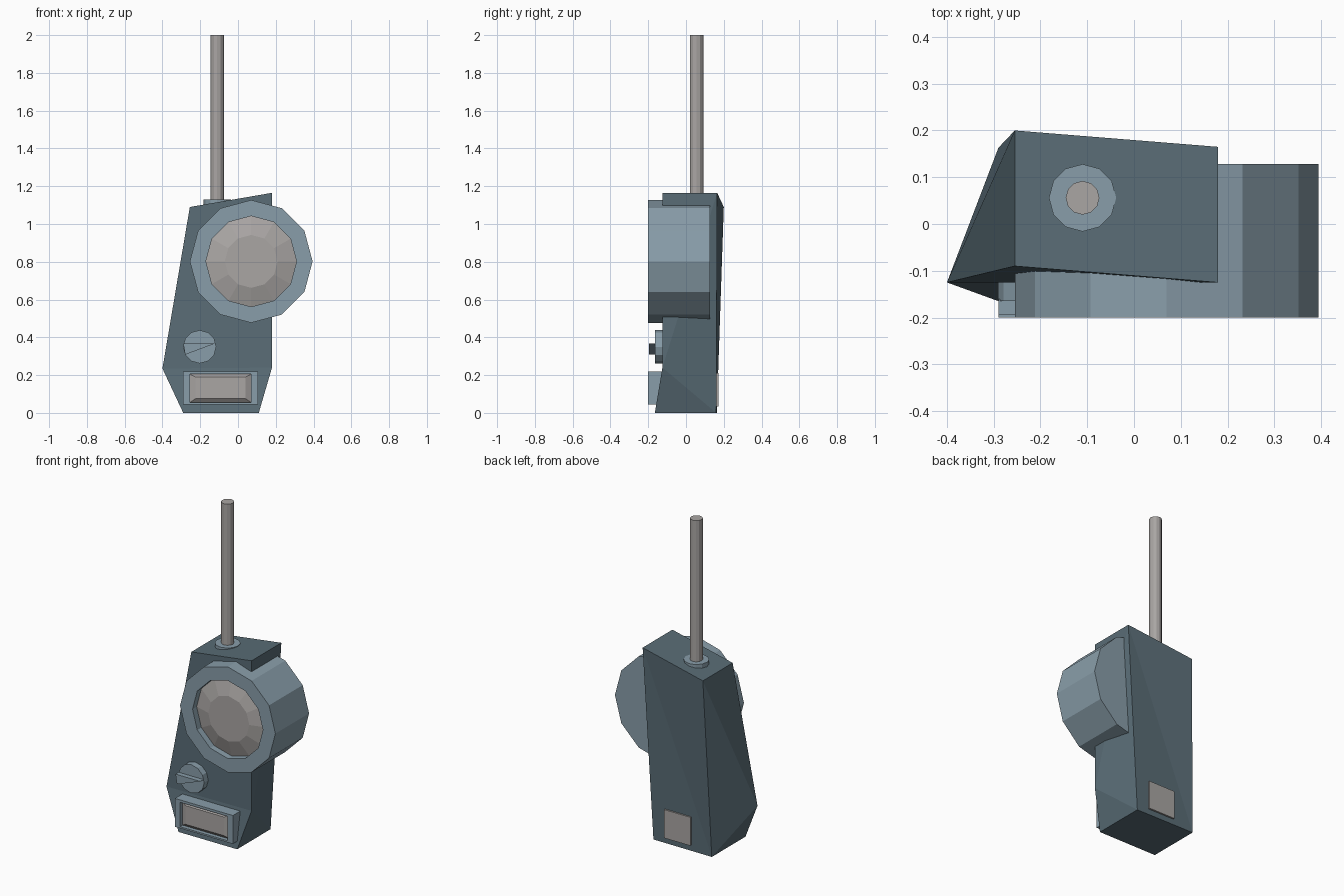
import bpy, bmesh
from math import cos, sin, pi

if "Cube" in bpy.data.objects:
    bpy.data.objects.remove(bpy.data.objects["Cube"])


def material(name, rgb):
    m = bpy.data.materials.new(name)
    m.diffuse_color = (*rgb, 1)
    m.use_nodes = True
    m.node_tree.nodes["Principled BSDF"].inputs["Base Color"].default_value = m.diffuse_color
    return m


DARK = material("dark_casing", (0.10, 0.15, 0.18))
TRIM = material("blue_grey_trim", (0.25, 0.34, 0.40))
GREY = material("warm_grey", (0.40, 0.38, 0.37))


def make(name, verts, faces, mat):
    bm = bmesh.new()
    vs = [bm.verts.new(v) for v in verts]
    for f in faces:
        bm.faces.new([vs[i] for i in f])
    bmesh.ops.recalc_face_normals(bm, faces=bm.faces)
    me = bpy.data.meshes.new(name)
    bm.to_mesh(me)
    bm.free()
    me.materials.append(mat)
    ob = bpy.data.objects.new(name, me)
    bpy.context.collection.objects.link(ob)
    return ob


def loft(name, rings, mat):
    """Bridge rings of equal point count and cap both ends."""
    n = len(rings[0])
    faces = [list(range(n)), [(len(rings) - 1) * n + i for i in range(n)]]
    for r in range(len(rings) - 1):
        for i in range(n):
            j = (i + 1) % n
            faces.append([r * n + i, r * n + j, (r + 1) * n + j, (r + 1) * n + i])
    return make(name, [p for ring in rings for p in ring], faces, mat)


def disc(x, z, r, y, n=12):
    return [(x + r * cos(2 * pi * i / n), y, z + r * sin(2 * pi * i / n)) for i in range(n)]


def flat_disc(x, y, r, z, n=12):
    return [(x + r * cos(2 * pi * i / n), y + r * sin(2 * pi * i / n), z) for i in range(n)]


def rect(x0, x1, z0, z1, y):
    return [(x0, y, z0), (x1, y, z0), (x1, y, z1), (x0, y, z1)]


# Casing: skewed block with a kinked front
casing = [
    (-0.29, -0.165, 0), (0.11, -0.165, 0),              # front bottom
    (-0.40, -0.125, 0.235), (0.18, -0.125, 0.24),       # front middle
    (-0.255, -0.09, 1.09), (0.18, -0.125, 1.165),       # front top
    (-0.29, 0.163, 0), (0.11, 0.16, 0),                 # back bottom
    (-0.255, 0.20, 1.09), (0.18, 0.165, 1.165),         # back top
]
make("casing", casing, [
    (0, 1, 3, 2), (2, 3, 5, 4),                 # front
    (4, 5, 9, 8), (0, 6, 7, 1),                 # top, bottom
    (6, 8, 9), (6, 9, 7),                       # back
    (2, 4, 8), (2, 8, 6), (2, 6, 0),            # left
    (3, 1, 7), (3, 7, 9), (3, 9, 5),            # right
], DARK)

# Speaker housing with recessed front, and domed grille
sx, sz = 0.07, 0.802
loft("speaker_housing", [disc(sx, sz, 0.325, 0.128), disc(sx, sz, 0.325, -0.20),
                         disc(sx, sz, 0.24, -0.20), disc(sx, sz, 0.24, -0.14)], TRIM)
loft("speaker_grille", [disc(sx, sz, 0.24, -0.135), disc(sx, sz, 0.24, -0.16),
                        disc(sx, sz, 0.14, -0.19)], GREY)

# Display frame and bevelled screen
loft("display_frame", [rect(-0.29, 0.105, 0.045, 0.22, -0.09),
                       rect(-0.29, 0.105, 0.045, 0.22, -0.20),
                       rect(-0.255, 0.07, 0.055, 0.205, -0.20),
                       rect(-0.255, 0.07, 0.055, 0.205, -0.165)], TRIM)
loft("display_screen", [rect(-0.255, 0.07, 0.055, 0.205, -0.16),
                        rect(-0.255, 0.07, 0.055, 0.205, -0.175),
                        rect(-0.225, 0.04, 0.075, 0.19, -0.192)], GREY)

# Dial with wedge-shaped pointer
loft("dial", [disc(-0.203, 0.35, 0.088, -0.09), disc(-0.203, 0.35, 0.088, -0.165)], TRIM)
pointer = [(-0.28, 0.308), (-0.12, 0.368), (-0.29, 0.368)]
loft("dial_pointer", [[(x, y, z) for x, z in pointer] for y in (-0.16, -0.195)], TRIM)

# Antenna and its collar
loft("antenna_collar", [flat_disc(-0.11, 0.056, 0.072, z) for z in (1.05, 1.13)], TRIM)
loft("antenna", [flat_disc(-0.11, 0.056, 0.036, z) for z in (1.08, 2.0)], GREY)

# Plate on the back
loft("back_plate", [rect(-0.15, 0.03, 0.035, 0.21, y) for y in (0.12, 0.172)], GREY)
